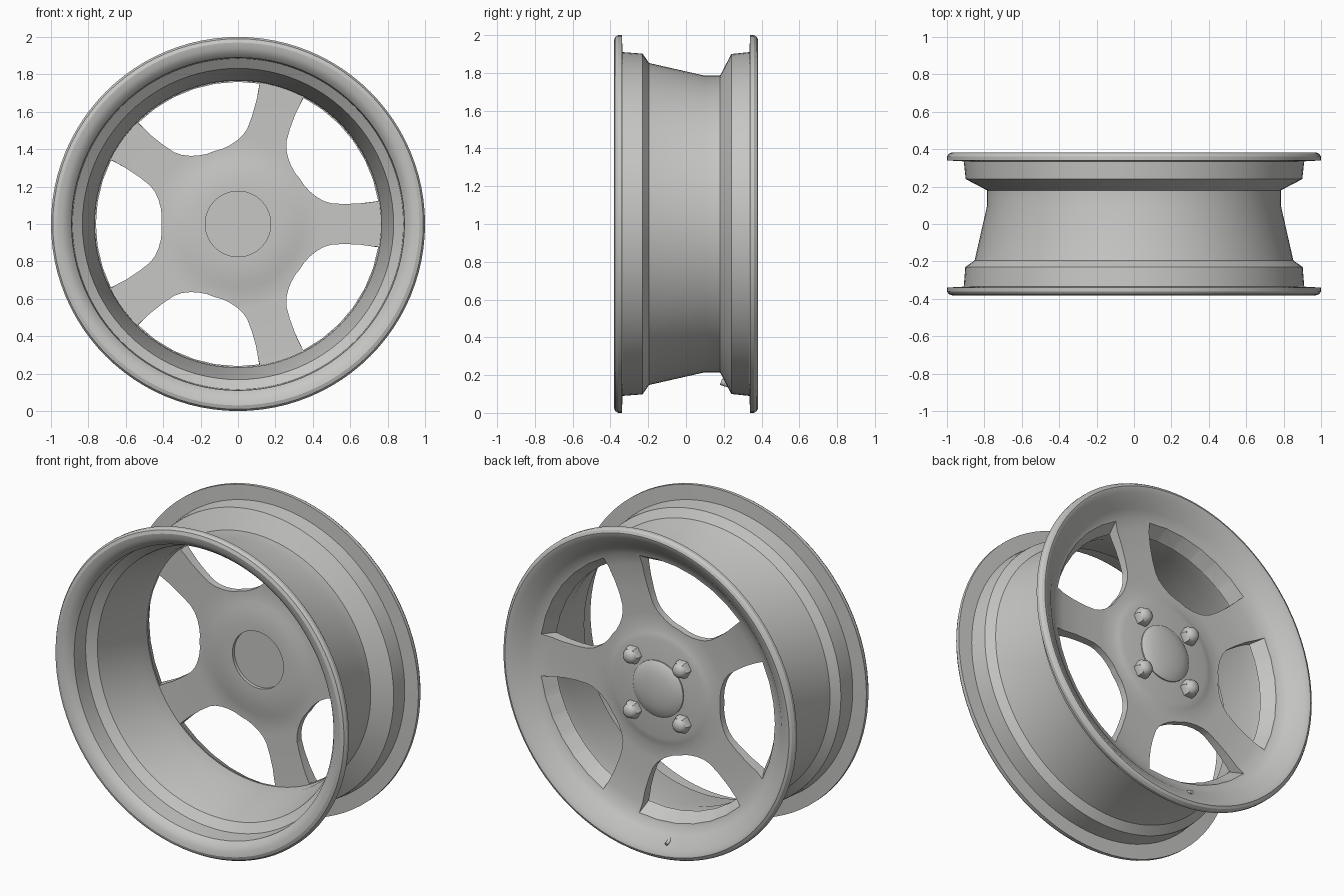
import bpy, bmesh, math
from mathutils import Vector

if "Cube" in bpy.data.objects:
    bpy.data.objects.remove(bpy.data.objects["Cube"])

grey = bpy.data.materials.new("alloy grey")
grey.diffuse_color = (0.57, 0.57, 0.555, 1)
grey.use_nodes = True
grey.node_tree.nodes["Principled BSDF"].inputs["Base Color"].default_value = grey.diffuse_color


def make_object(name, bm, smooth=True, angle=28):
    bmesh.ops.recalc_face_normals(bm, faces=bm.faces[:])
    me = bpy.data.meshes.new(name)
    bm.to_mesh(me)
    bm.free()
    me.materials.append(grey)
    ob = bpy.data.objects.new(name, me)
    bpy.context.collection.objects.link(ob)
    if smooth:
        shade(ob, angle)
    return ob


def shade(ob, angle=28):
    bpy.ops.object.select_all(action='DESELECT')
    ob.select_set(True)
    bpy.context.view_layer.objects.active = ob
    bpy.ops.object.shade_smooth_by_angle(angle=math.radians(angle))


def lathe(bm, profile, steps, cx=0.0, cz=1.0):
    """Spin (radius, y) points around a y-parallel axis through (cx, cz)."""
    rings = []
    for r, y in profile:
        if r == 0:
            rings.append([bm.verts.new((cx, y, cz))] * steps)
        else:
            rings.append([bm.verts.new((cx + r * math.cos(2 * math.pi * i / steps), y,
                                        cz + r * math.sin(2 * math.pi * i / steps)))
                          for i in range(steps)])
    for a, b in zip(rings, rings[1:]):
        for i in range(steps):
            j = (i + 1) % steps
            quad = list(dict.fromkeys([a[i], a[j], b[j], b[i]]))
            bm.faces.new(quad)


# Solid rim: inner hub face, inside barrel, front lip, outside barrel, back lip, dished face
rim_profile = [
    (0, .215), (.175, .215), (.175, .195), (.31, .195), (.345, .207), (.45, .21), (.765, .20),
    (.768, .10), (.832, -.19), (.885, -.23), (.89, -.335), (.91, -.36), (.94, -.377), (.97, -.382),
    (.99, -.375), (1, -.36), (1, -.34), (.91, -.335), (.902, -.23), (.852, -.195),
    (.785, .10), (.785, .18), (.90, .24), (.91, .335), (1, .34), (1, .36), (.99, .375),
    (.975, .382), (.96, .379), (.94, .365), (.90, .345), (.865, .312), (.82, .285), (.75, .267),
    (.6, .256), (.45, .25), (.37, .25), (.335, .26), (.30, .268), (0, .27)]
bm = bmesh.new()
lathe(bm, rim_profile, 96)
rim = make_object("rim_with_spokes", bm, smooth=False)

# Window cutters: spoke-edge curve mirrored about each window's centre line, widening outward
edge = [(.65, .11), (.57, .107), (.5, .11), (.46, .122), (.42, .145), (.385, .173), (.355, .205)]
half = math.radians(36)


def window_outline(r_out):
    lower = [(math.hypot(s, t), math.atan2(t, s) - half) for s, t in edge]
    corner = half - math.asin(.127 / .79)
    outer = [(r_out, corner - 2 * corner * i / 6) for i in range(7)]
    upper = [(r, -a) for r, a in reversed(lower)]
    return lower + [(.41, 0)] + upper + outer


bm = bmesh.new()
for k in range(5):
    mid = half + k * 2 * half
    loops = []
    for y, r_out in ((.12, .713), (.42, .888)):
        loops.append([bm.verts.new((r * math.cos(a + mid), y, 1 + r * math.sin(a + mid)))
                      for r, a in window_outline(r_out)])
    n = len(loops[0])
    bm.faces.new(loops[0])
    bm.faces.new(loops[1][::-1])
    for i in range(n):
        j = (i + 1) % n
        bm.faces.new([loops[0][i], loops[1][i], loops[1][j], loops[0][j]])
cutter = make_object("window_cutter", bm, smooth=False)
cutter.hide_render = True

mod = rim.modifiers.new("windows", 'BOOLEAN')
mod.operation = 'DIFFERENCE'
mod.solver = 'EXACT'
mod.object = cutter
bpy.ops.object.select_all(action='DESELECT')
rim.select_set(True)
bpy.context.view_layer.objects.active = rim
bpy.ops.object.modifier_apply(modifier=mod.name)
bpy.data.objects.remove(cutter)
shade(rim)

# Domed centre cap
bm = bmesh.new()
lathe(bm, [(.173, .262), (.173, .276), (.155, .288), (.11, .3), (.06, .307), (0, .309)], 48)
make_object("centre_cap", bm, angle=40)

# Four wheel nuts: hexagon with a domed top
for sx in (-1, 1):
    for sz in (-1, 1):
        bm = bmesh.new()
        x, z = sx * .17, 1 + sz * .17
        lathe(bm, [(.055, .26), (.055, .298), (.046, .31), (0, .31)], 6, x, z)
        lathe(bm, [(.044, .308), (.038, .322), (.022, .332), (0, .336)], 20, x, z)
        make_object("wheel_nut", bm, angle=35)

# Valve stem poking through the bottom of the rim
start, end = Vector((-.12, .185, .165)), Vector((-.12, .365, .103))
bm = bmesh.new()
bmesh.ops.create_cone(bm, cap_ends=True, segments=12, radius1=.018, radius2=.01,
                      depth=(end - start).length)
rot = (end - start).to_track_quat('Z', 'Y')
for v in bm.verts:
    v.co = rot @ v.co + (start + end) / 2
make_object("valve_stem", bm)
